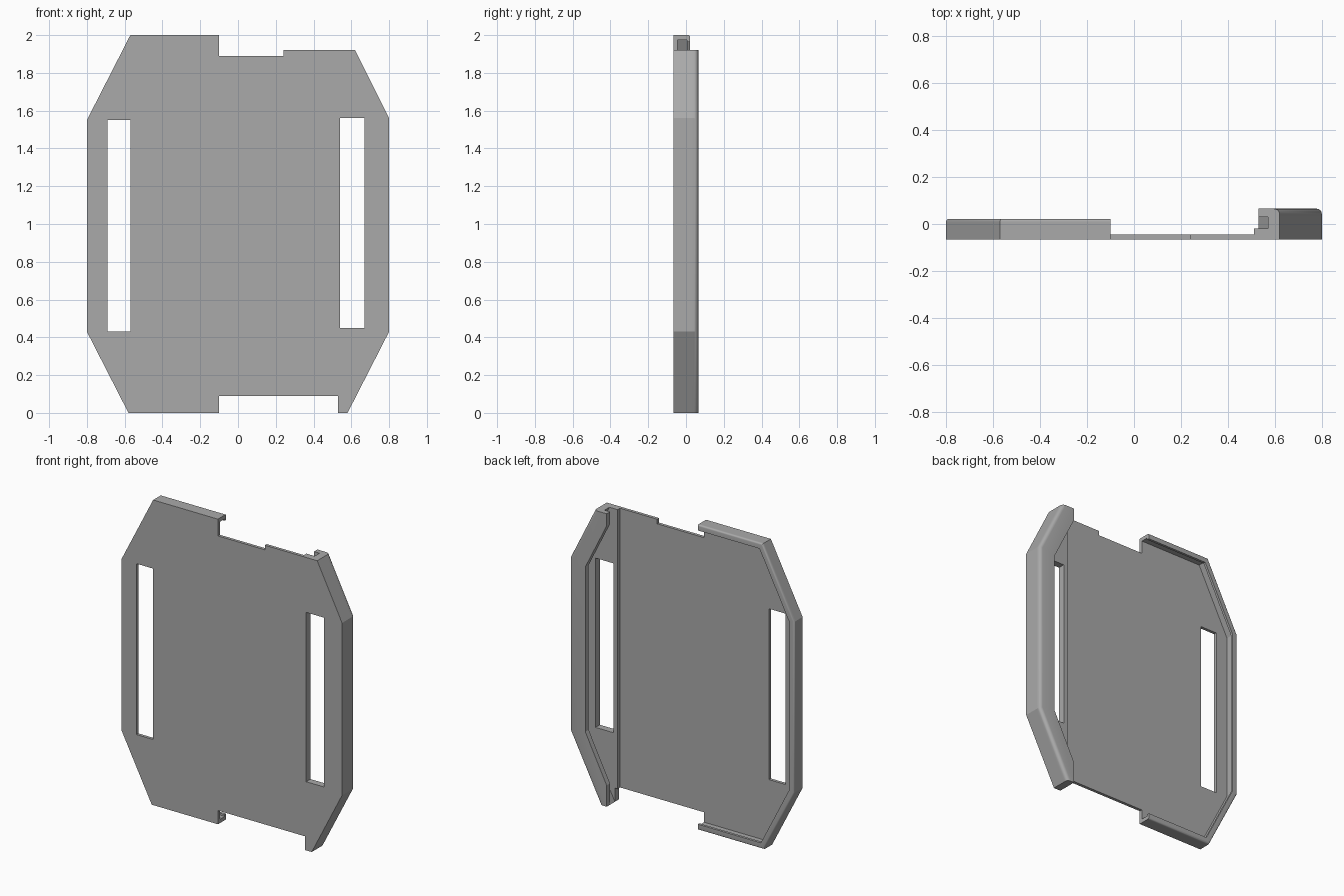
import bpy, bmesh
from mathutils import Vector

cube = bpy.data.objects.get("Cube")
if cube:
    bpy.data.objects.remove(cube)

grey = bpy.data.materials.new("plain grey")
grey.use_nodes = True
color = (0.4, 0.4, 0.4, 1)
grey.diffuse_color = color
grey.node_tree.nodes["Principled BSDF"].inputs["Base Color"].default_value = color

FRONT, FLOOR, STEP = -0.065, -0.045, -0.02


def prism(name, outline, y0, y1, round_chain=None, radius=0.0):
    """Extrude an (x, z) outline along y; optionally round its rear edges along a chain."""
    bm = bmesh.new()
    base = [bm.verts.new((x, y0, z)) for x, z in outline]
    face = bm.faces.new(base)
    new = bmesh.ops.extrude_face_region(bm, geom=[face])["geom"]
    for v in new:
        if isinstance(v, bmesh.types.BMVert):
            v.co.y = y1
    if round_chain:
        def on_chain(v):
            return v.co.y == max(w.co.y for w in bm.verts) and any(
                (Vector((v.co.x, v.co.z)) - Vector(p)).length < 1e-4 for p in round_chain)
        edges = []
        for e in bm.edges:
            if all(on_chain(v) for v in e.verts):
                edges.append(e)
        bmesh.ops.bevel(bm, geom=edges, offset=radius, segments=4, profile=0.5, affect='EDGES')
    bmesh.ops.recalc_face_normals(bm, faces=bm.faces[:])
    mesh = bpy.data.meshes.new(name)
    bm.to_mesh(mesh)
    bm.free()
    mesh.materials.append(grey)
    obj = bpy.data.objects.new(name, mesh)
    bpy.context.collection.objects.link(obj)
    return obj


def inset(chain, width):
    """Offset an open chain to its left, keeping the end cuts axis-aligned."""
    pts = [Vector(p) for p in chain]
    normals = []
    for a, b in zip(pts, pts[1:]):
        d = (b - a).normalized()
        normals.append(Vector((-d.y, d.x)))
    result = []
    for i, p in enumerate(pts):
        if 0 < i < len(pts) - 1:
            n, m = normals[i - 1], normals[i]
            shift = (n + m) * (width / (1 + n.dot(m)))
        else:
            n = normals[0] if i == 0 else normals[-1]
            axis = Vector((0, 1)) if abs(n.x) < 0.01 else Vector((1, 0))
            shift = axis * (width / n.dot(axis))
        result.append(tuple(p + shift))
    return result


def cut_window(obj, x0, x1, z0, z1):
    """Cut a rectangular strap window through a plate."""
    cutter = prism("window_cutter", [(x0, z0), (x1, z0), (x1, z1), (x0, z1)], -0.2, 0.2)
    cutter.hide_render = True
    mod = obj.modifiers.new("window", 'BOOLEAN')
    mod.operation = 'DIFFERENCE'
    mod.solver = 'EXACT'
    mod.object = cutter
    bpy.context.view_layer.objects.active = obj
    bpy.ops.object.modifier_apply(modifier=mod.name)
    bpy.data.objects.remove(cutter)


# Outer edges, each running so that the plate lies on its left
right_edge = [(-0.1, 2.0), (-0.57, 2.0), (-0.8, 1.55), (-0.8, 0.43), (-0.58, 0.0), (-0.1, 0.0)]
left_edge = [(0.58, 0.0), (0.8, 0.43), (0.8, 1.56), (0.62, 1.92)]
left_window = (0.54, 0.67, 0.45, 1.56)

# Thin front plate with notched top and bottom
plate = prism("front_plate",
              right_edge + [(-0.1, 0.09), (0.53, 0.09), (0.53, 0.0)] + left_edge
              + [(0.24, 1.92), (0.24, 1.89), (-0.1, 1.89)], FRONT, FLOOR)
cut_window(plate, -0.69, -0.57, 0.43, 1.55)
cut_window(plate, *left_window)

# Raised floor beneath the deep channel
floor = prism("channel_floor",
              [(0.51, 0.09), (0.53, 0.09), (0.53, 0.0)] + left_edge + [(0.51, 1.92)], FLOOR, STEP)
cut_window(floor, *left_window)

# Shallow rim with a narrow lip
prism("shallow_rim_wall", right_edge + inset(right_edge, 0.025)[::-1], FLOOR, 0.005)
prism("shallow_rim_lip", right_edge + inset(right_edge, 0.037)[::-1], 0.005, 0.021,
      right_edge, 0.01)

# Deep rim with a wide overhanging lip
prism("deep_rim_wall", left_edge + inset(left_edge, 0.045)[::-1], STEP, 0.03)
lip_inner = [(0.53, 1.92), (0.53, 1.84), (0.685, 1.53), (0.685, 0.45), (0.53, 0.14), (0.53, 0.0)]
prism("deep_rim_lip", left_edge + lip_inner, 0.03, 0.065, left_edge, 0.022)

# Smooth the rounded rims while keeping hard corners
for obj in bpy.context.collection.objects:
    if obj.type == 'MESH' and obj.name.endswith("_lip"):
        bpy.ops.object.select_all(action='DESELECT')
        obj.select_set(True)
        bpy.context.view_layer.objects.active = obj
        bpy.ops.object.shade_smooth_by_angle(angle=0.45)
